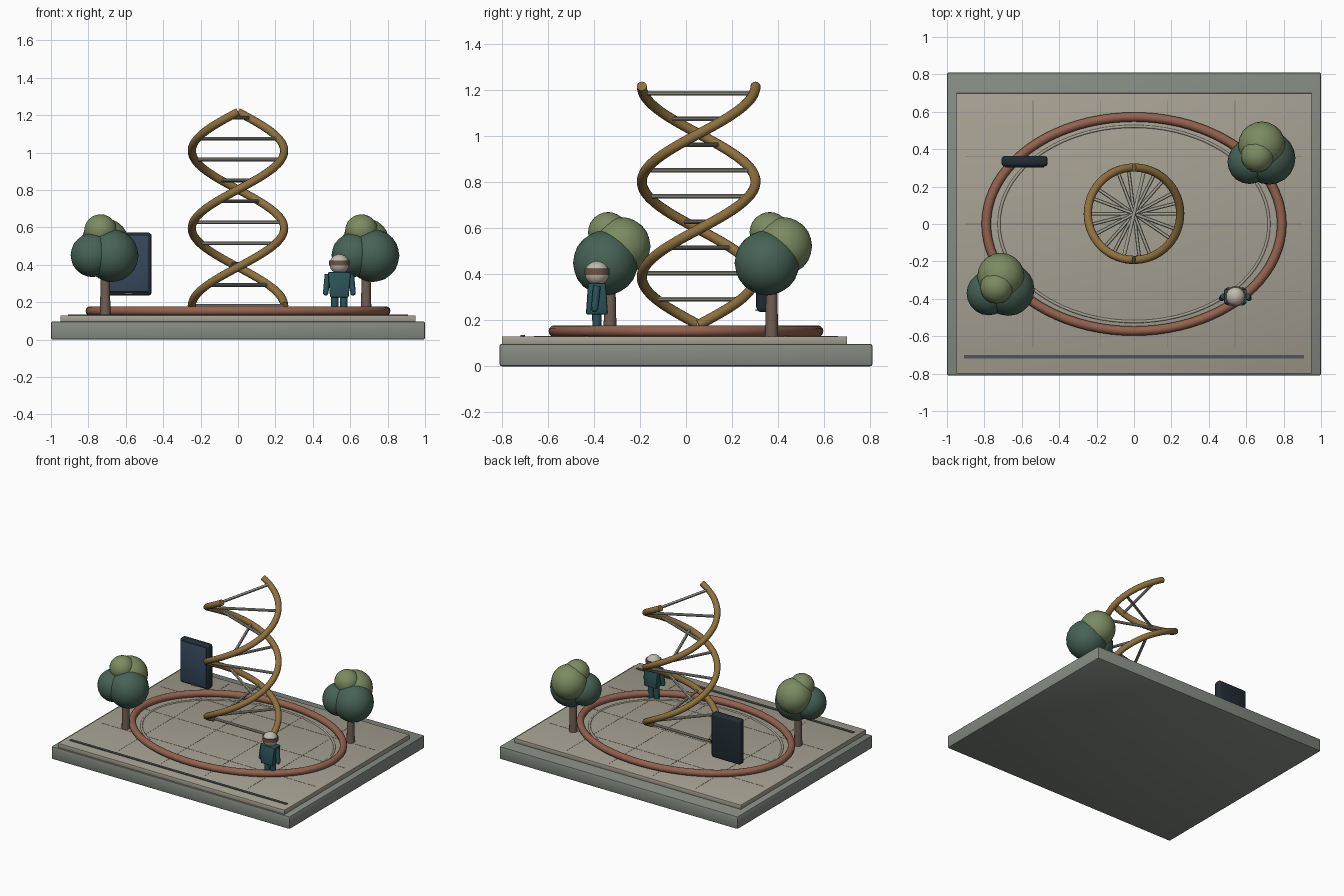
import bpy, bmesh
from math import sin, cos, pi
from mathutils import Vector

if "Cube" in bpy.data.objects:
    bpy.data.objects.remove(bpy.data.objects["Cube"])

mats = {}


def mat(name, rgb):
    m = bpy.data.materials.new(name)
    m.diffuse_color = tuple((c / 255) ** 2.2 for c in rgb) + (1,)
    m.use_nodes = True
    m.node_tree.nodes["Principled BSDF"].inputs["Base Color"].default_value = m.diffuse_color
    mats[name] = m


for n, c in dict(stone=(132, 138, 130), paving=(165, 159, 145), clay=(146, 98, 80),
                 bronze=(142, 112, 66), rung=(165, 163, 152), seam=(125, 121, 112),
                 bark=(112, 94, 84), leaf_dark=(72, 98, 86), leaf_light=(122, 138, 98),
                 teal=(48, 84, 90), skin=(190, 184, 172), band=(112, 84, 72),
                 casing=(38, 48, 54), screen=(58, 74, 94), dark=(82, 86, 86)).items():
    mat(n, c)


def finish(ob, name, material, smooth=True):
    ob.name = name
    ob.data.materials.clear()
    ob.data.materials.append(mats[material])
    if smooth:
        bpy.ops.object.select_all(action='DESELECT')
        ob.select_set(True)
        bpy.context.view_layer.objects.active = ob
        bpy.ops.object.shade_smooth_by_angle(angle=pi / 5)
    return ob


def box(name, lo, hi, material, bevel=0.0, segs=2, top=(1, 1)):
    lo, hi = Vector(lo), Vector(hi)
    mid, size = (lo + hi) / 2, hi - lo
    bm = bmesh.new()
    bmesh.ops.create_cube(bm, size=1)
    for v in bm.verts:
        k = top if v.co.z > 0 else (1, 1)
        v.co = Vector((v.co.x * size.x * k[0], v.co.y * size.y * k[1], v.co.z * size.z))
    if bevel:
        bmesh.ops.bevel(bm, geom=bm.edges[:], offset=bevel, segments=segs,
                        profile=0.5, affect='EDGES')
    me = bpy.data.meshes.new(name)
    bm.to_mesh(me)
    bm.free()
    ob = bpy.data.objects.new(name, me)
    bpy.context.collection.objects.link(ob)
    ob.location = mid
    return finish(ob, name, material, bool(bevel))


def rod(name, a, b, r1, r2, material, sides=12):
    a, b = Vector(a), Vector(b)
    d = b - a
    bpy.ops.mesh.primitive_cone_add(vertices=sides, radius1=r1, radius2=r2,
                                    depth=d.length, location=(a + b) / 2)
    ob = bpy.context.object
    ob.rotation_euler = d.to_track_quat('Z', 'Y').to_euler()
    return finish(ob, name, material)


def ball(name, c, r, material, sub=3):
    bpy.ops.mesh.primitive_ico_sphere_add(subdivisions=sub, radius=r, location=c)
    return finish(bpy.context.object, name, material)


def tube(name, pts, r, material, closed=False):
    cu = bpy.data.curves.new(name, 'CURVE')
    cu.dimensions = '3D'
    cu.bevel_depth, cu.bevel_resolution, cu.use_fill_caps = r, 4, True
    sp = cu.splines.new('POLY')
    sp.points.add(len(pts) - 1)
    for p, co in zip(sp.points, pts):
        p.co = (*co, 1)
    sp.use_cyclic_u = closed
    ob = bpy.data.objects.new(name, cu)
    bpy.context.collection.objects.link(ob)
    bpy.ops.object.select_all(action='DESELECT')
    ob.select_set(True)
    bpy.context.view_layer.objects.active = ob
    bpy.ops.object.convert(target='MESH')
    return finish(bpy.context.object, name, material)


def ellipse(rx, ry, z, n=80):
    return [(rx * cos(2 * pi * i / n), ry * sin(2 * pi * i / n), z) for i in range(n)]


# Plinth and paving
FLOOR = 0.13
box("plinth", (-1, -0.81, 0), (1, 0.81, 0.097), "stone", 0.01)
box("paving_slab", (-0.95, -0.80, 0.095), (0.95, 0.70, FLOOR), "paving", 0.004)
box("front_drain", (-0.91, -0.72, 0.126), (0.91, -0.70, 0.135), "dark")
for i, x in enumerate((-0.54, -0.18, 0.18, 0.54)):
    box(f"paving_seam_long_{i}", (x - .002, -0.66, 0.128), (x + .002, 0.66, 0.131), "seam")
for i, y in enumerate((-0.36, 0.0, 0.36)):
    box(f"paving_seam_cross_{i}", (-0.9, y - .002, 0.128), (0.9, y + .002, 0.131), "seam")

# Oval kerb and inner trim
tube("oval_kerb", ellipse(0.79, 0.572, 0.153), 0.025, "clay", True)
tube("inner_trim", ellipse(0.722, 0.522, 0.128), 0.008, "paving", True)

# Double helix with rungs
CY, R, Z0, Z1 = 0.055, 0.247, 0.18, 1.217


def helix(z, phase):
    a = (z - Z0) / (Z1 - Z0) * 2.5 * pi + phase
    return (R * cos(a), CY + R * sin(a), z)


for k in range(2):
    tube(f"helix_strand_{k}", [helix(Z0 + (Z1 - Z0) * i / 90, k * pi) for i in range(91)],
         0.022, "bronze")
for i in range(10):
    z = Z0 + 0.1118 * i
    rod(f"helix_rung_{i}", helix(z, 0), helix(z, pi), 0.01, 0.01, "rung", 10)

# Trees
for i, (x, y) in enumerate(((-0.71, -0.33), (0.685, 0.372))):
    rod(f"tree_trunk_{i}", (x, y, FLOOR - .005), (x, y, 0.42), 0.029, 0.022, "bark")
    for j, (dx, dy, z, r, m) in enumerate(((-0.067, -0.04, 0.452, 0.118, "leaf_dark"),
                                           (0.037, -0.02, 0.449, 0.141, "leaf_dark"),
                                           (-0.002, 0.05, 0.522, 0.126, "leaf_light"),
                                           (-0.025, -0.008, 0.582, 0.088, "leaf_light"))):
        ball(f"tree_foliage_{i}_{j}", (x + dx, y + dy, z), r, m)

# Display panel
box("display_casing", (-0.708, 0.307, 0.235), (-0.462, 0.364, 0.572), "casing", 0.018, 3)
box("display_screen", (-0.69, 0.303, 0.255), (-0.48, 0.312, 0.555), "screen", 0.003)
box("display_bar", (-0.605, 0.301, 0.241), (-0.565, 0.31, 0.246), "rung")

# Visitor
px, py = 0.542, -0.387
box("visitor_torso", (px - .05, py - .048, 0.225), (px + .05, py + .048, 0.362),
    "teal", 0.008, 2, (1.22, 0.8))
for s, n in ((-1, "left"), (1, "right")):
    rod(f"visitor_{n}_leg", (px + s * .024, py, FLOOR), (px + s * .024, py, 0.24),
        0.019, 0.021, "teal")
    rod(f"visitor_{n}_arm", (px + s * .073, py - .01, 0.252), (px + s * .062, py, 0.348),
        0.015, 0.017, "teal")
    ball(f"visitor_{n}_hand", (px + s * .073, py - .01, 0.25), 0.015, "teal", 2)
ball("visitor_head", (px, py, 0.404), 0.053, "skin")
rod("visitor_headband", (px, py, 0.396), (px, py, 0.424), 0.055, 0.055, "band", 24)
